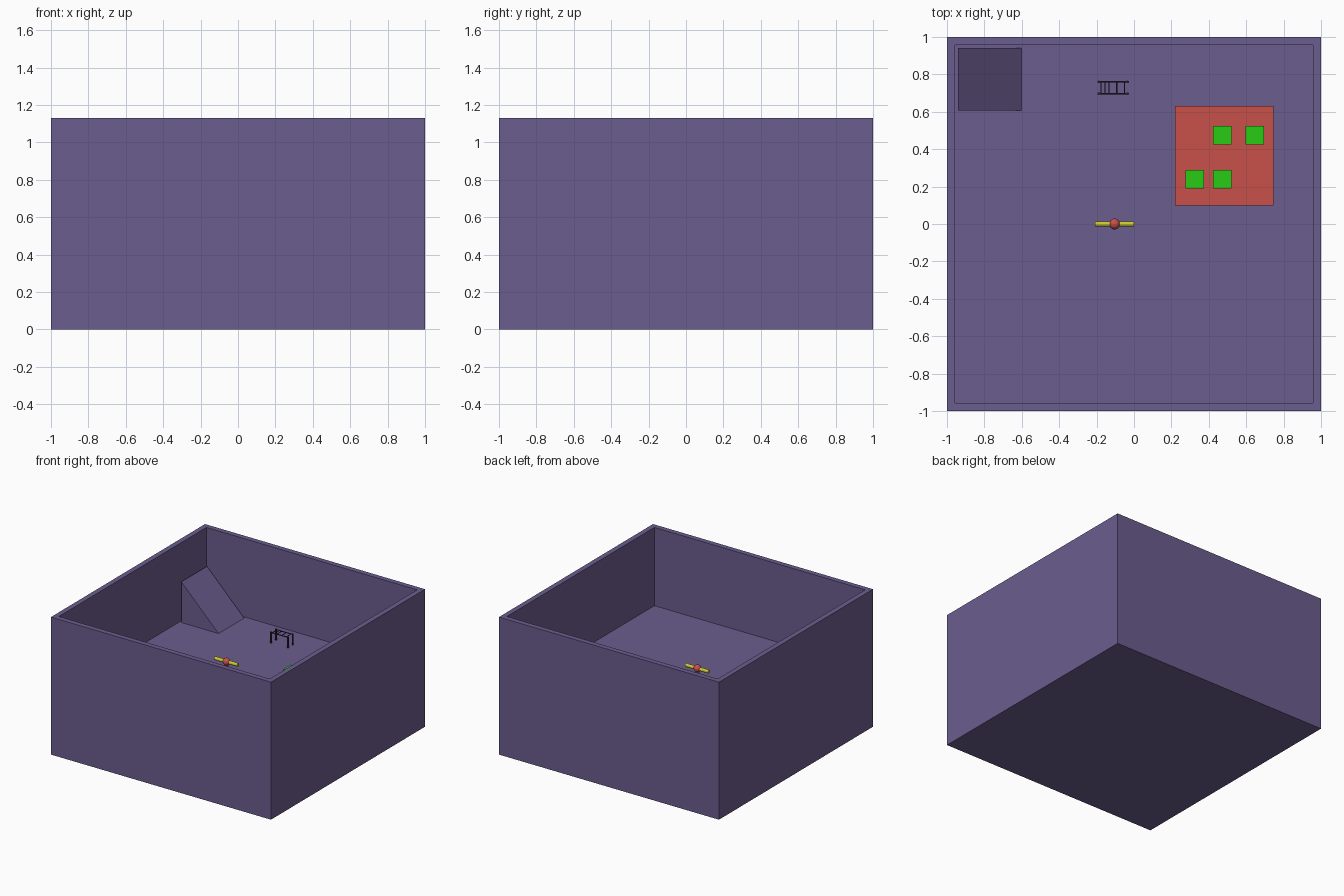
import bpy, bmesh
from mathutils import Vector

if "Cube" in bpy.data.objects:
    bpy.data.objects.remove(bpy.data.objects["Cube"])

TOP, FLOOR, INNER = 1.13, 0.487, 0.94


def material(name, rgb):
    m = bpy.data.materials.new(name)
    m.diffuse_color = (*rgb, 1)
    m.use_nodes = True
    m.node_tree.nodes["Principled BSDF"].inputs["Base Color"].default_value = m.diffuse_color
    return m


PURPLE = material("purple", (0.147, 0.110, 0.274))
RED = material("red", (0.58, 0.082, 0.067))
GREEN = material("green", (0.022, 0.6, 0.007))
YELLOW = material("yellow", (0.62, 0.58, 0.03))
DARK = material("dark", (0.03, 0.025, 0.04))


def finish(bm, name, mat):
    bmesh.ops.recalc_face_normals(bm, faces=bm.faces[:])
    me = bpy.data.meshes.new(name)
    bm.to_mesh(me)
    bm.free()
    me.materials.append(mat)
    ob = bpy.data.objects.new(name, me)
    bpy.context.collection.objects.link(ob)
    return ob


def box_mesh(lo, hi):
    bm = bmesh.new()
    bmesh.ops.create_cube(bm, size=1)
    for v in bm.verts:
        v.co = Vector([hi[i] if v.co[i] > 0 else lo[i] for i in range(3)])
    return bm


def box(name, lo, hi, mat):
    return finish(box_mesh(lo, hi), name, mat)


def smooth(ob):
    for o in bpy.context.selected_objects:
        o.select_set(False)
    ob.select_set(True)
    bpy.context.view_layer.objects.active = ob
    bpy.ops.object.shade_smooth_by_angle()


def rod(name, a, b, radius, mat, sides=16):
    a, b = Vector(a), Vector(b)
    bm = bmesh.new()
    bmesh.ops.create_cone(bm, cap_ends=True, segments=sides, radius1=radius,
                          radius2=radius, depth=(b - a).length)
    ob = finish(bm, name, mat)
    ob.location = (a + b) / 2
    ob.rotation_euler = (b - a).to_track_quat('Z', 'Y').to_euler()
    smooth(ob)
    return ob


# Open box: inset the top face and push it down to floor level
bm = box_mesh((-1, -1, 0), (1, 1, TOP))
top = max(bm.faces, key=lambda f: f.calc_center_median().z)
bmesh.ops.inset_region(bm, faces=[top], thickness=1 - INNER)
inner = bmesh.ops.extrude_face_region(bm, geom=[top])["geom"]
for v in [g for g in inner if isinstance(g, bmesh.types.BMVert)]:
    v.co.z = FLOOR
if top.is_valid:
    bmesh.ops.delete(bm, geom=[top], context='FACES_ONLY')
finish(bm, "walled_yard", PURPLE)

# Wedge ramp in the back left corner
bm = bmesh.new()
profile = [(-INNER, FLOOR), (-0.602, FLOOR), (-INNER, FLOOR + 0.335)]
face = bm.faces.new([bm.verts.new((x, 0.607, z)) for x, z in profile])
ext = bmesh.ops.extrude_face_region(bm, geom=[face])["geom"]
for v in [g for g in ext if isinstance(g, bmesh.types.BMVert)]:
    v.co.y = INNER
finish(bm, "corner_ramp", PURPLE)

# Climbing bars: four posts, two rails, five rungs
BAR_Z = FLOOR + 0.086
for y in (0.697, 0.76):
    for x in (-0.187, -0.035):
        rod("climbing_post", (x, y, FLOOR), (x, y, FLOOR + 0.092), 0.007, DARK, 12)
    rod("climbing_rail", (-0.194, y, BAR_Z), (-0.028, y, BAR_Z), 0.004, DARK, 12)
for x in (-0.176, -0.155, -0.134, -0.092, -0.050):
    rod("climbing_rung", (x, 0.697, BAR_Z), (x, 0.76, BAR_Z), 0.003, DARK, 12)

# Red mat with four green blocks
MAT_Z = FLOOR + 0.04
box("play_mat", (0.22, 0.10, FLOOR - 0.01), (0.747, 0.63, MAT_Z), RED)
for x, y in ((0.472, 0.475), (0.645, 0.475), (0.325, 0.24), (0.472, 0.24)):
    box("green_block", (x - 0.05, y - 0.05, MAT_Z - 0.01),
        (x + 0.05, y + 0.05, MAT_Z + 0.06), GREEN)

# Seesaw: bar through a ball on a post
PX, PZ = -0.104, 0.622
rod("seesaw_bar", (PX - 0.105, 0, PZ), (PX + 0.105, 0, PZ), 0.014, YELLOW)
rod("seesaw_post", (PX, 0, FLOOR), (PX, 0, PZ), 0.015, RED)
bm = bmesh.new()
bmesh.ops.create_uvsphere(bm, u_segments=24, v_segments=16, radius=0.029)
ball = finish(bm, "seesaw_ball", RED)
ball.location = (PX, 0, PZ)
smooth(ball)
